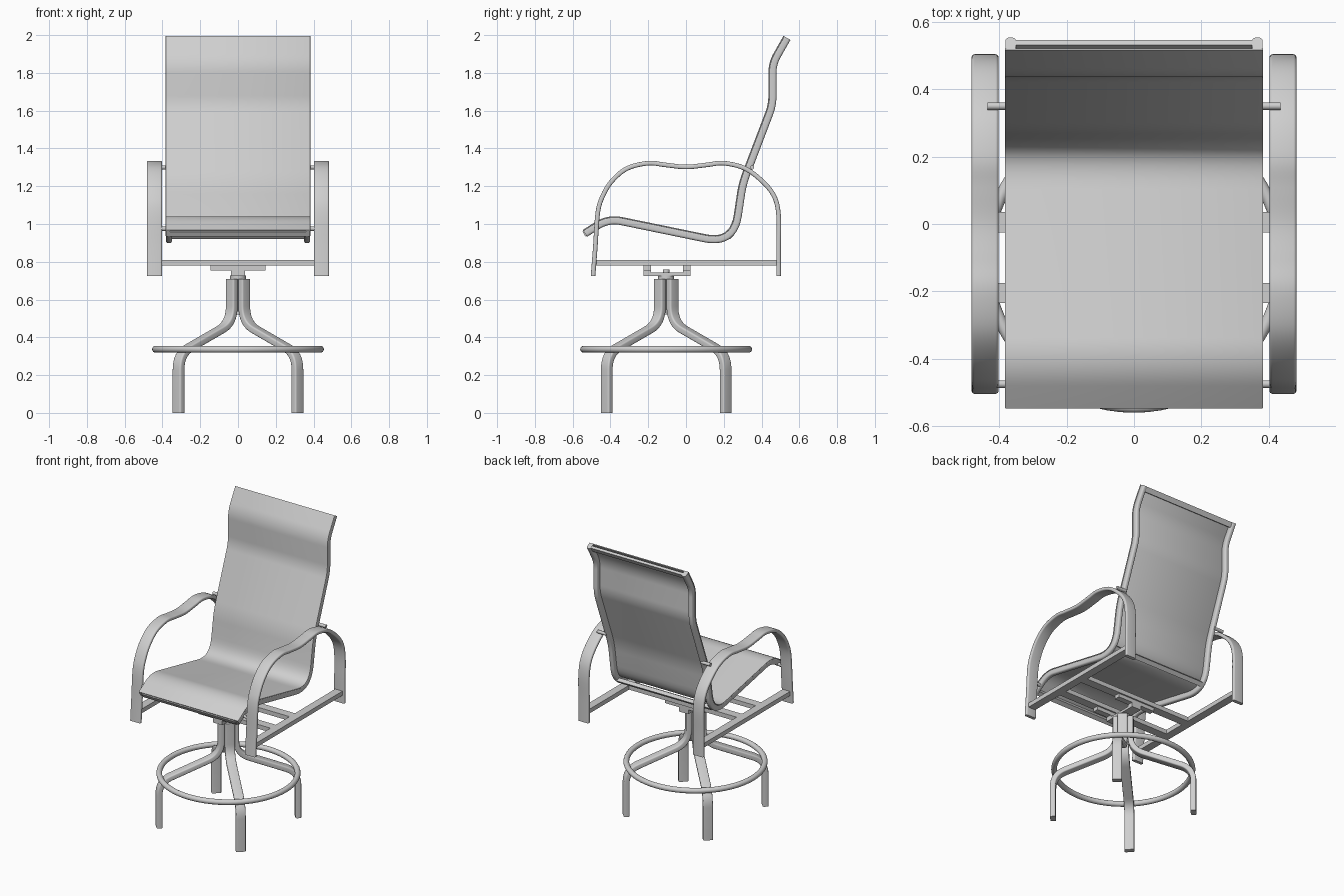
import bpy, bmesh, math
from mathutils import Vector

cube = bpy.data.objects.get("Cube")
if cube:
    bpy.data.objects.remove(cube, do_unlink=True)

grey = bpy.data.materials.new("light_grey")
grey.use_nodes = True
grey.diffuse_color = (0.62, 0.62, 0.62, 1)
grey.node_tree.nodes["Principled BSDF"].inputs["Base Color"].default_value = grey.diffuse_color

X = Vector((1, 0, 0))
BASE_Y = -0.105


def finish(name, bm):
    """Turn a bmesh into a smooth, sharp-edged object."""
    bmesh.ops.recalc_face_normals(bm, faces=bm.faces)
    mesh = bpy.data.meshes.new(name)
    bm.to_mesh(mesh)
    bm.free()
    mesh.materials.append(grey)
    obj = bpy.data.objects.new(name, mesh)
    bpy.context.collection.objects.link(obj)
    bpy.ops.object.select_all(action="DESELECT")
    obj.select_set(True)
    bpy.context.view_layer.objects.active = obj
    bpy.ops.object.shade_smooth_by_angle(angle=math.radians(35))
    return obj


def rounded_section(w, d, r, steps=4):
    pts = []
    for k, (sx, sy) in enumerate(((1, 1), (-1, 1), (-1, -1), (1, -1))):
        for i in range(steps + 1):
            a = math.pi / 2 * (k + i / steps)
            pts.append((sx * (w / 2 - r) + r * math.cos(a), sy * (d / 2 - r) + r * math.sin(a)))
    return pts


def fillet(corners, steps=10):
    """Round each (u, v, trim) corner of a polyline."""
    pts = [Vector(c[:2]) for c in corners]
    out = [pts[0]]
    for a, p, b, c in zip(pts, pts[1:], pts[2:], corners[1:]):
        s, e = p + (a - p).normalized() * c[2], p + (b - p).normalized() * c[2]
        for i in range(steps + 1):
            t = i / steps
            out.append(s * (1 - t) ** 2 + p * 2 * t * (1 - t) + e * t * t)
    return out + [pts[-1]]


def spline(pts, steps=6):
    """Smooth curve through the points."""
    p = [Vector(q) for q in pts]
    p = [p[0] * 2 - p[1]] + p + [p[-1] * 2 - p[-2]]
    out = []
    for a, b, c, d in zip(p, p[1:], p[2:], p[3:]):
        for i in range(steps):
            t = i / steps
            out.append(b + (c - a) * t / 2 + (a * 2 - b * 5 + c * 4 - d) * t * t / 2
                       + (b * 3 - a - c * 3 + d) * t ** 3 / 2)
    return out + [p[-2]]


def sweep(name, path, section, across, offset=0):
    """Sweep a section along a planar path; 'across' is the plane normal."""
    bm = bmesh.new()
    rings = []
    for i, p in enumerate(path):
        t0 = (p - path[max(i - 1, 0)]).normalized()
        t1 = (path[min(i + 1, len(path) - 1)] - p).normalized()
        n = (t0 + t1).normalized().cross(across)
        rings.append([bm.verts.new(p + across * a + n * (b + offset)) for a, b in section])
    for r, s in zip(rings, rings[1:]):
        for k in range(len(r)):
            j = (k + 1) % len(r)
            bm.faces.new((r[k], r[j], s[j], s[k]))
    bm.faces.new(rings[0])
    bm.faces.new(rings[-1])
    return finish(name, bm)


def in_side_plane(path, x):
    return [Vector((x, u, v)) for u, v in path]


def box(name, x, y, z, tilt=None):
    """Box from (low, high) ranges, optionally turned about x."""
    bm = bmesh.new()
    bmesh.ops.create_cube(bm, size=1)
    bmesh.ops.scale(bm, vec=(x[1] - x[0], y[1] - y[0], z[1] - z[0]), verts=bm.verts)
    obj = finish(name, bm)
    obj.location = [sum(r) / 2 for r in (x, y, z)]
    obj.rotation_euler.x = tilt or 0
    return obj


def cylinder(name, radius, length, location, along_x=False):
    bm = bmesh.new()
    bmesh.ops.create_cone(bm, cap_ends=True, segments=24, radius1=radius, radius2=radius, depth=length)
    obj = finish(name, bm)
    obj.location = location
    obj.rotation_euler.y = math.pi / 2 if along_x else 0


# Seat and back: two bent side rails carrying a thin sling
profile = fillet([(0.535, 1.985, 0), (0.458, 1.85, 0.05), (0.458, 1.63, 0.05),
                  (0.3, 1.215, 0.06), (0.252, 0.893, 0.155), (-0.41, 1.029, 0.07),
                  (-0.535, 0.95, 0)])
for side, label in ((1, "left"), (-1, "right")):
    sweep(label + "_seat_rail", in_side_plane(profile, side * 0.366),
          rounded_section(0.032, 0.042, 0.012), X)
sweep("sling", in_side_plane(profile, 0), rounded_section(0.766, 0.006, 0.002, 2), X, 0.019)

# Bars tying the seat rails together
box("top_bar", (-0.36, 0.36), (0.521, 0.539), (1.95, 1.985), math.radians(-30))
box("seat_front_bar", (-0.36, 0.36), (-0.542, -0.512), (0.939, 0.969), math.radians(32))
box("seat_rear_bar", (-0.36, 0.36), (0.222, 0.252), (0.927, 0.951), math.radians(45))

# Looped arms, lower side bars and fixing pins
arm = spline([(-0.492, 0.725), (-0.48, 0.88), (-0.467, 1.06), (-0.44, 1.15), (-0.39, 1.23),
              (-0.31, 1.295), (-0.2, 1.322), (-0.11, 1.313), (0, 1.302), (0.11, 1.313),
              (0.2, 1.322), (0.31, 1.295), (0.4, 1.23), (0.465, 1.15), (0.49, 1.05),
              (0.49, 0.88), (0.49, 0.725)])
for side, label in ((1, "left"), (-1, "right")):
    x = side * 0.442
    sweep(label + "_arm", in_side_plane(arm, x), rounded_section(0.08, 0.024, 0.009), X)
    box(label + "_side_bar", (x - 0.028, x + 0.028), (-0.485, 0.485), (0.78, 0.81))
    cylinder(label + "_back_pin", 0.011, 0.07, (side * 0.4, 0.35, 1.3), True)
    cylinder(label + "_front_pin", 0.011, 0.07, (side * 0.4, -0.475, 0.975), True)

# Cross bars under the seat and the swivel mount
for y, label in ((-0.205, "front"), (0.005, "rear")):
    box(label + "_cross_bar", (-0.43, 0.43), (y - 0.03, y + 0.03), (0.78, 0.81))
    box(label + "_swivel_rail", (-0.145, 0.145), (y - 0.02, y + 0.02), (0.755, 0.782))
    box(label + "_swivel_foot", (-0.036, 0.036), (y - 0.02, y + 0.02), (0.725, 0.757))
box("swivel_plate", (-0.036, 0.036), (-0.225, 0.025), (0.725, 0.742))
cylinder("swivel_collar", 0.042, 0.022, (0, BASE_Y, 0.716))
cylinder("swivel_pin", 0.018, 0.24, (0, BASE_Y, 0.64))

# Four bent legs on the diagonals
leg = fillet([(0.047, 0.71, 0), (0.047, 0.475, 0.09), (0.445, 0.312, 0.085), (0.445, 0, 0)])
for k in range(4):
    a = math.pi / 4 + k * math.pi / 2
    out, across = Vector((math.cos(a), math.sin(a), 0)), Vector((-math.sin(a), math.cos(a), 0))
    path = [out * r + Vector((0, BASE_Y, z)) for r, z in leg]
    sweep("leg_%d" % (k + 1), path, rounded_section(0.062, 0.036, 0.009), across)

# Round foot ring
bpy.ops.mesh.primitive_torus_add(major_segments=72, minor_segments=16, major_radius=0.437,
                                 minor_radius=0.018, location=(0, BASE_Y, 0.337))
ring = bpy.context.object
ring.name = "foot_ring"
ring.data.materials.append(grey)
bpy.ops.object.shade_smooth()
